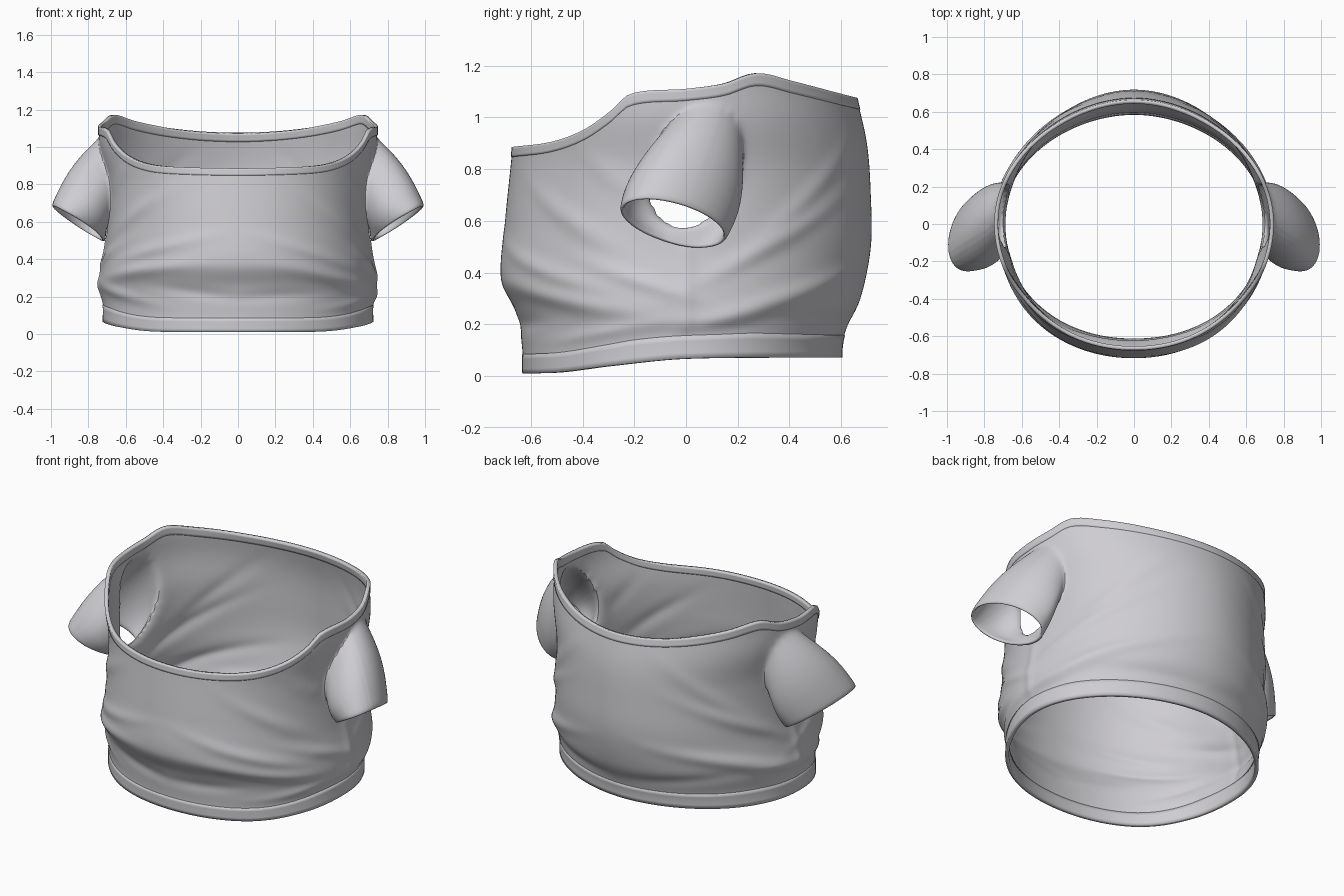
import bpy, bmesh, math
from mathutils import Vector

if "Cube" in bpy.data.objects:
    bpy.data.objects.remove(bpy.data.objects["Cube"])

fabric = bpy.data.materials.new("light_grey_fabric")
fabric.use_nodes = True
GREY = (0.62, 0.61, 0.64, 1)
fabric.diffuse_color = GREY
bsdf = fabric.node_tree.nodes["Principled BSDF"]
bsdf.inputs["Base Color"].default_value = GREY
bsdf.inputs["Roughness"].default_value = 0.8


def curve(points, x):
    """Smooth curve through (x, value) points."""
    if x <= points[0][0]:
        return points[0][1]
    if x >= points[-1][0]:
        return points[-1][1]
    slope = lambda p, q: (q[1] - p[1]) / (q[0] - p[0])
    k = next(i for i in range(len(points) - 1) if x <= points[i + 1][0])
    p, q = points[k], points[k + 1]
    m0 = slope(points[max(k - 1, 0)], q)
    m1 = slope(p, points[min(k + 2, len(points) - 1)])
    h = q[0] - p[0]
    t = (x - p[0]) / h
    return ((2 * t**3 - 3 * t**2 + 1) * p[1] + (t**3 - 2 * t**2 + t) * h * m0
            + (3 * t**2 - 2 * t**3) * q[1] + (t**3 - t**2) * h * m1)


# Rim and hem heights along y; body extents along z
RIM = [(-.67, .885), (-.52, .905), (-.40, .95), (-.30, 1.02), (-.22, 1.09), (0, 1.11),
       (.15, 1.13), (.28, 1.17), (.42, 1.14), (.67, 1.075)]
HEM = [(-.65, .01), (-.5, .015), (-.3, .04), (0, .068), (.6, .072)]
FRONT = [(0, .63), (.12, .635), (.25, .66), (.37, .715), (.6, .70), (.9, .67), (1.17, .65)]
BACK = [(0, .60), (.15, .61), (.3, .675), (.5, .715), (.7, .715), (.9, .70), (1.1, .655)]
SIDE = [(0, .725), (.15, .72), (.28, .735), (.5, .705), (.8, .70), (1, .74), (1.17, .745)]

# Cloth folds: angle from the side, height, slope per degree, length, width, depth
FOLDS = [
    (-40, .31, -.0016, 26, .035, .018), (-50, .43, -.0030, 25, .030, .012),
    (-25, .20, .0020, 24, .025, .014), (-38, .62, -.0060, 18, .040, .012),
    (-75, .21, .0010, 20, .030, -.010), (-15, .40, -.0040, 16, .025, .016),
    (35, .33, .0030, 28, .035, .018), (30, .55, .0060, 22, .035, .016),
    (42, .72, .0090, 20, .040, .010), (60, .23, -.0010, 25, .030, -.010),
    (15, .25, .0020, 16, .025, .014), (-25, .80, -.0080, 9, .040, .008),
]


def fold(angle, z):
    s = math.degrees(math.atan2(math.sin(angle), abs(math.cos(angle))))
    lean = z + .03 * math.cos(angle)
    d = sum(depth * math.exp(-((s - a) / length)**2
                             - ((lean - h - m * (s - a)) / width)**2)
            for a, h, m, length, width, depth in FOLDS)
    seam = .010 * math.exp(-(s / 1.8)**2) if z < .5 else 0
    return d + seam


def body_point(angle, v, offset=0):
    c, s = math.cos(angle), math.sin(angle)
    # Slightly squarer chest, slightly flatter back corners
    power = 1 + .04 * s
    c = math.copysign(abs(c)**power, c)
    s = math.copysign(abs(s)**power, s)
    low, high = curve(HEM, s * .64), curve(RIM, s * .67)
    z = low + (high - low) * v
    fade = min(1, max(0, (z - low - .08) / .05), max(0, (high - z) / .1))
    r = offset + fade * fold(angle, z)
    depth = curve(FRONT if s < 0 else BACK, z)
    return Vector((c * (curve(SIDE, z) + r), s * (depth + r), z))


def body_grid(bm, v0, v1, rows, cols, offset=0):
    rings = [[bm.verts.new(body_point(math.tau * j / cols, v0 + (v1 - v0) * i / rows, offset))
              for j in range(cols)] for i in range(rows + 1)]
    for a, b in zip(rings, rings[1:]):
        for j in range(cols):
            k = (j + 1) % cols
            bm.faces.new((a[j], a[k], b[k], b[j]))


def finish(bm, name, thickness, levels):
    mesh = bpy.data.meshes.new(name)
    bm.to_mesh(mesh)
    bm.free()
    mesh.materials.append(fabric)
    obj = bpy.data.objects.new(name, mesh)
    bpy.context.collection.objects.link(obj)
    solid = obj.modifiers.new("cloth_thickness", "SOLIDIFY")
    solid.thickness, solid.offset = thickness, -1
    if levels:
        sub = obj.modifiers.new("smooth_cloth", "SUBSURF")
        sub.levels = sub.render_levels = levels
    bpy.ops.object.select_all(action="DESELECT")
    obj.select_set(True)
    bpy.context.view_layer.objects.active = obj
    bpy.ops.object.shade_smooth_by_angle(angle=math.radians(60))


# Armhole as a leaning ellipse in the side plane
ARM_Y, ARM_Z, ARM_W, ARM_H, ARM_LEAN = .035, .81, .18, .245, .05


def armhole_coords(co):
    w = (co.z - ARM_Z) / ARM_H
    return (co.y - ARM_Y - ARM_LEAN * w) / ARM_W, w


def add_sleeve(bm, side):
    hole = []
    for f in bm.faces:
        c = f.calc_center_median()
        if c.x * side > .4 and math.hypot(*armhole_coords(c)) < 1:
            hole.append(f)
    inner = set(hole)
    edges = [e for f in hole for e in f.edges if any(g not in inner for g in e.link_faces)]
    bmesh.ops.delete(bm, geom=hole, context="FACES")
    border = {v for e in edges for v in e.verts}
    start = {}
    for v in border:
        u, w = armhole_coords(v.co)
        t = math.atan2(w, u)
        c, s = math.cos(t), math.sin(t)
        y, z = ARM_Y + ARM_W * c + ARM_LEAN * s, ARM_Z + ARM_H * s
        depth = curve(FRONT if y < 0 else BACK, z)
        v.co = side * curve(SIDE, z) * math.sqrt(1 - (y / depth)**2), y, z
        cuff = Vector((side * (.855 + .14 * s - .035 * c),
                       -.05 + .205 * c - .015 * s, .59 + .085 * s - .045 * c))
        start[v] = (v.co.copy(), cuff, c, s)
    # Relax the cloth around the armhole
    near = {e.other_vert(v) for v in border for e in v.link_edges} - border
    near |= {e.other_vert(v) for v in near for e in v.link_edges} - border
    for _ in range(4):
        bmesh.ops.smooth_vert(bm, verts=list(near), factor=.5,
                              use_axis_x=True, use_axis_y=True, use_axis_z=True)
    # Extrude the armhole edge ring by ring down to the cuff
    steps = 10
    for i in range(1, steps + 1):
        t = i / steps
        result = bmesh.ops.extrude_edge_only(bm, edges=edges)["geom"]
        edges = [g for g in result if isinstance(g, bmesh.types.BMEdge)]
        new = [g for g in result if isinstance(g, bmesh.types.BMVert)]
        moved = {}
        for v in new:
            old = next(e.other_vert(v) for e in v.link_edges if e.other_vert(v) in start)
            a, b, c, s = start[old]
            bulge = math.sin(math.pi * t) * .03
            top = max(s, 0)
            v.co = a.lerp(b, t) + bulge * Vector((side * top * .8, c * .9, top * .6))
            moved[v] = start[old]
        start = moved


# Shirt body with both sleeves
bm = bmesh.new()
body_grid(bm, 0, 1, 44, 144)
for side in (1, -1):
    add_sleeve(bm, side)
bmesh.ops.recalc_face_normals(bm, faces=bm.faces)
bm.faces.ensure_lookup_table()
probe = bm.faces[0]
if probe.normal.dot(probe.calc_center_median()) < 0:
    bmesh.ops.reverse_faces(bm, faces=bm.faces)
finish(bm, "shirt_body_and_sleeves", .016, 1)

# Sewn bands along the neckline and the lower edge
for name, v0, v1 in (("neck_band", .957, 1.001), ("hem_band", -.001, .085)):
    bm = bmesh.new()
    body_grid(bm, v0, v1, 4, 144, .003)
    finish(bm, name, .021, 0)
